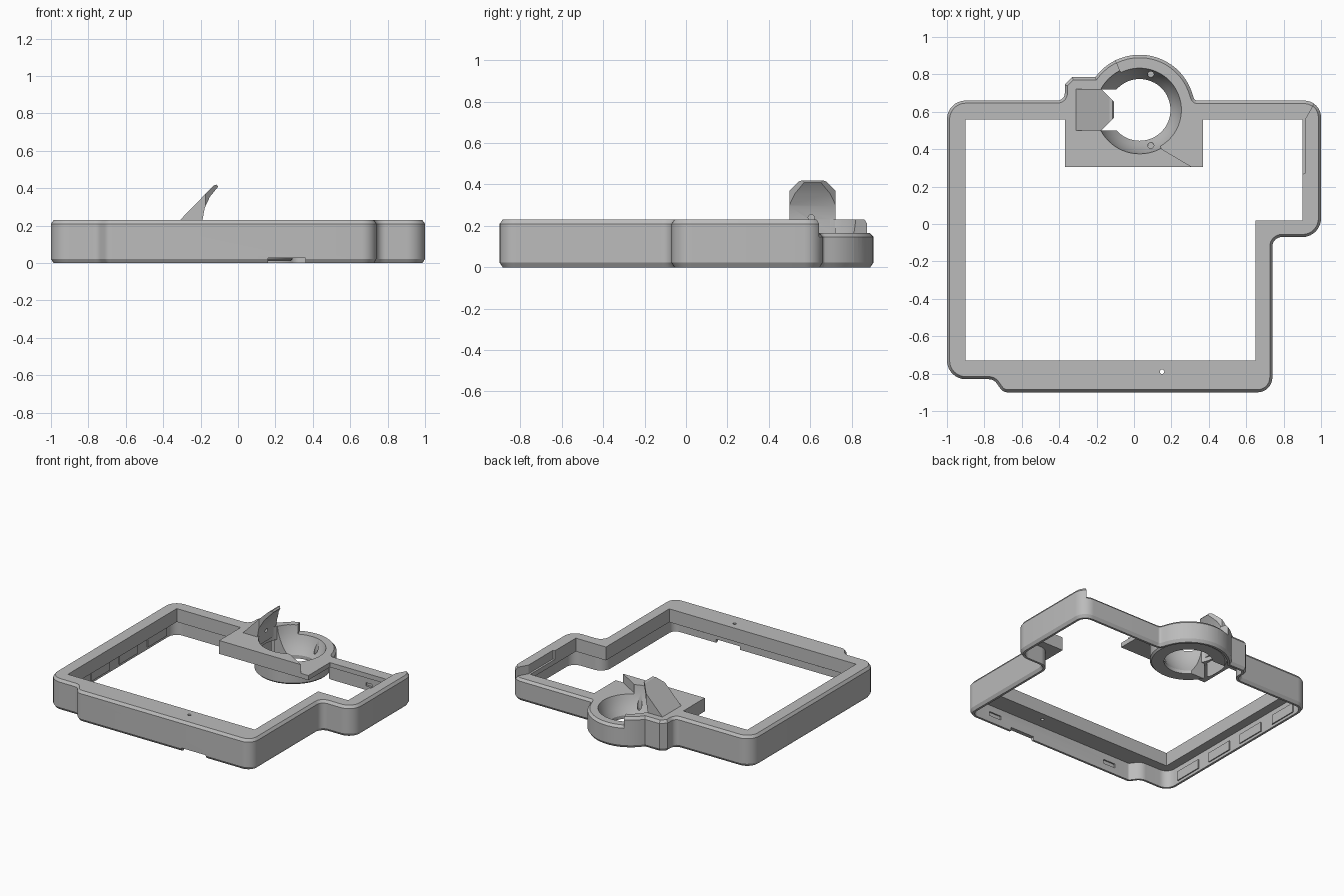
import bpy, bmesh, math
from mathutils import Vector, Matrix

if "Cube" in bpy.data.objects:
    bpy.data.objects.remove(bpy.data.objects["Cube"], do_unlink=True)

grey = bpy.data.materials.new("plastic_grey")
grey.use_nodes = True
grey.diffuse_color = (0.5, 0.5, 0.5, 1)
grey.node_tree.nodes["Principled BSDF"].inputs["Base Color"].default_value = (0.5, 0.5, 0.5, 1)


def rounded(corners, steps=8):
    """Polygon from (x, y, radius) corners, each filleted by its radius."""
    out = []
    for i, (x, y, r) in enumerate(corners):
        p = Vector((x, y))
        if r == 0:
            out.append(p)
            continue
        a = (Vector(corners[i - 1][:2]) - p).normalized()
        b = (Vector(corners[(i + 1) % len(corners)][:2]) - p).normalized()
        half = a.angle(b) / 2
        centre = p + (a + b).normalized() * (r / math.sin(half))
        s = p + a * (r / math.tan(half)) - centre
        e = p + b * (r / math.tan(half)) - centre
        sweep = s.angle_signed(e)
        for k in range(steps + 1):
            t = -sweep * k / steps
            c, n = math.cos(t), math.sin(t)
            out.append(centre + Vector((s.x * c - s.y * n, s.x * n + s.y * c)))
    return out


def inset(poly, d):
    """Move a counter-clockwise polygon inwards by d with mitred corners."""
    out = []
    for i, p in enumerate(poly):
        u = (p - poly[i - 1]).normalized()
        v = (poly[(i + 1) % len(poly)] - p).normalized()
        n1, n2 = Vector((-u.y, u.x)), Vector((-v.y, v.x))
        out.append(p + (n1 + n2) * (d / (1 + n1.dot(n2))))
    return out


def make(name, bm, matrix=None):
    if matrix:
        bm.transform(matrix)
    bmesh.ops.recalc_face_normals(bm, faces=bm.faces)
    me = bpy.data.meshes.new(name)
    bm.to_mesh(me)
    bm.free()
    me.materials.append(grey)
    ob = bpy.data.objects.new(name, me)
    bpy.context.collection.objects.link(ob)
    return ob


def loft(name, levels, matrix=None, closed=False):
    """Skin a stack of (polygon, z) levels; closed joins last to first, else caps."""
    bm = bmesh.new()
    rings = [[bm.verts.new((p[0], p[1], z)) for p in poly] for poly, z in levels]
    pairs = list(zip(rings, rings[1:])) + ([(rings[-1], rings[0])] if closed else [])
    for lo, hi in pairs:
        for i in range(len(lo)):
            bm.faces.new((lo[i - 1], lo[i], hi[i], hi[i - 1]))
    if not closed:
        bm.faces.new(rings[0])
        bm.faces.new(rings[-1])
    return make(name, bm, matrix)


def prism(name, poly, z0, z1, matrix=None):
    return loft(name, [(poly, z0), (poly, z1)], matrix)


def box(name, x0, x1, y0, y1, z0, z1):
    return prism(name, [(x0, y0), (x1, y0), (x1, y1), (x0, y1)], z0, z1)


def circle(x, y, r, n=64):
    return [(x + r * math.cos(math.tau * i / n), y + r * math.sin(math.tau * i / n)) for i in range(n)]


def boolean(ob, cutter, op="DIFFERENCE", keep=False):
    mod = ob.modifiers.new("cut", "BOOLEAN")
    mod.operation, mod.object, mod.solver = op, cutter, "EXACT"
    bpy.context.view_layer.objects.active = ob
    bpy.ops.object.modifier_apply(modifier=mod.name)
    if not keep:
        bpy.data.objects.remove(cutter, do_unlink=True)


# Outer outline with the round collar bulging out at the back
CX, CY, R = 0.03, 0.61, 0.295
HIGH, LOW, PLATE = 0.23, 0.165, 0.13
a0, a1 = math.asin(0.05 / R), math.pi - math.asin(0.175 / R)
arc = [(CX + R * math.cos(a0 + (a1 - a0) * k / 24), CY + R * math.sin(a0 + (a1 - a0) * k / 24), 0)
       for k in range(1, 25)]
outline = rounded([(-0.75, -0.83, 0.05), (-0.70, -0.90, 0.05), (0.74, -0.90, 0.08), (0.74, -0.07, 0.05),
                   (1, -0.07, 0.1), (1, 0.66, 0.09), (0.325, 0.66, 0.02)] + arc +
                  [(-0.33, 0.785, 0), (-0.37, 0.745, 0), (-0.37, 0.66, 0.04),
                   (-1, 0.66, 0.1), (-1, -0.83, 0.1)])

# Bezel: chamfered block, hollowed from below, with a window through the top
bezel = loft("bezel_frame", [(inset(outline, 0.014), 0), (outline, 0.022),
                             (outline, HIGH - 0.02), (inset(outline, 0.014), HIGH)])
boolean(bezel, prism("cavity", inset(outline, 0.03), -0.1, PLATE))
window = [(-0.9, -0.73), (0.65, -0.73), (0.65, 0.02), (0.9, 0.02), (0.9, 0.56), (0.37, 0.56),
          (0.37, 0.305), (-0.37, 0.305), (-0.37, 0.56), (-0.9, 0.56)]
boolean(bezel, prism("window", window, -0.2, 0.5))
boolean(bezel, prism("collar_opening", circle(CX, CY, 0.236), -0.2, 0.5))

# Lowered step along the back rail and half of the collar
step = prism("step_cutter", [(-0.13, 0.95), (-0.075, 0.82), (CX, CY), (0.15, 0.4), (0.31, 0.305),
                             (0.4, 0.2), (0.915, 0.27), (0.915, 0.56), (0.96, 0.64),
                             (1.1, 0.8), (1.1, 0.95)], 0.05, 0.4)
wide = inset(outline, -0.002)
boolean(step, loft("step_floor", [(wide, -0.1), (wide, LOW - 0.02), (inset(outline, 0.016), LOW)]))
boolean(bezel, step, keep=True)

# Screw hole, bottom notch and slots in the walls
boolean(bezel, prism("screw_hole", circle(0.15, -0.79, 0.012, 16), 0, 0.5))
boolean(bezel, box("front_notch", 0.16, 0.36, -0.95, -0.84, -0.1, 0.026))
for x in (-0.51, 0.5):
    boolean(bezel, box("front_slot", x - 0.05, x + 0.05, -0.88, -0.85 if x > 0 else -0.8, 0.05, 0.08))
boolean(bezel, box("back_slot", 0.62, 0.67, 0.6, 0.645, 0.03, 0.055))

# Collar cup: bowl-shaped seat turned around the vertical axis
profile = [(0.165, 0.01), (0.25, 0.01), (0.262, 0.022), (0.262, HIGH - 0.001), (0.235, HIGH - 0.001),
           (0.228, 0.18), (0.213, 0.13), (0.192, 0.08), (0.165, 0.035)]
cup = loft("collar_cup", [(circle(CX, CY, r), z) for r, z in profile], closed=True)
boolean(cup, step)
boolean(cup, box("latch_gap", -0.215, 0.0, 0.5, 0.72, -0.1, 0.5))
for y in (0.42, 0.80):
    boolean(cup, prism("cup_hole", circle(0.09, y, 0.016, 16), 0.06, 0.4))

# Latch fin: curved side profile trimmed to a tapered plan
side = [(-0.31, 0.16), (-0.19, 0.16), (-0.19, 0.23), (-0.178, 0.295), (-0.15, 0.355),
        (-0.105, 0.41), (-0.115, 0.42), (-0.13, 0.415), (-0.31, 0.23)]
fin = prism("latch_fin", side, -0.75, -0.45, Matrix.Rotation(math.pi / 2, 4, "X"))
plan = [(-0.35, 0.5), (-0.175, 0.5), (-0.106, 0.57), (-0.106, 0.652), (-0.175, 0.722), (-0.35, 0.722)]
boolean(fin, prism("fin_plan", plan, 0, 0.6), "INTERSECT")
boolean(fin, prism("fin_hole", circle(0, 0, 0.015, 16), -0.21, -0.15,
                   Matrix.Translation((0, 0.605, 0.24)) @ Matrix.Rotation(math.pi / 2, 4, "Y")))

# Snap pads on the inside of the side wall
pads = [box("snap_pad", -0.972, -0.962, y - 0.11, y + 0.11, 0.02, 0.09)
        for y in (-0.58, -0.25, 0.08, 0.42)]

# Smooth curves, keep edges sharp
for ob in [bezel, cup, fin] + pads:
    bpy.ops.object.select_all(action="DESELECT")
    ob.select_set(True)
    bpy.context.view_layer.objects.active = ob
    bpy.ops.object.shade_smooth_by_angle(angle=math.radians(25))
